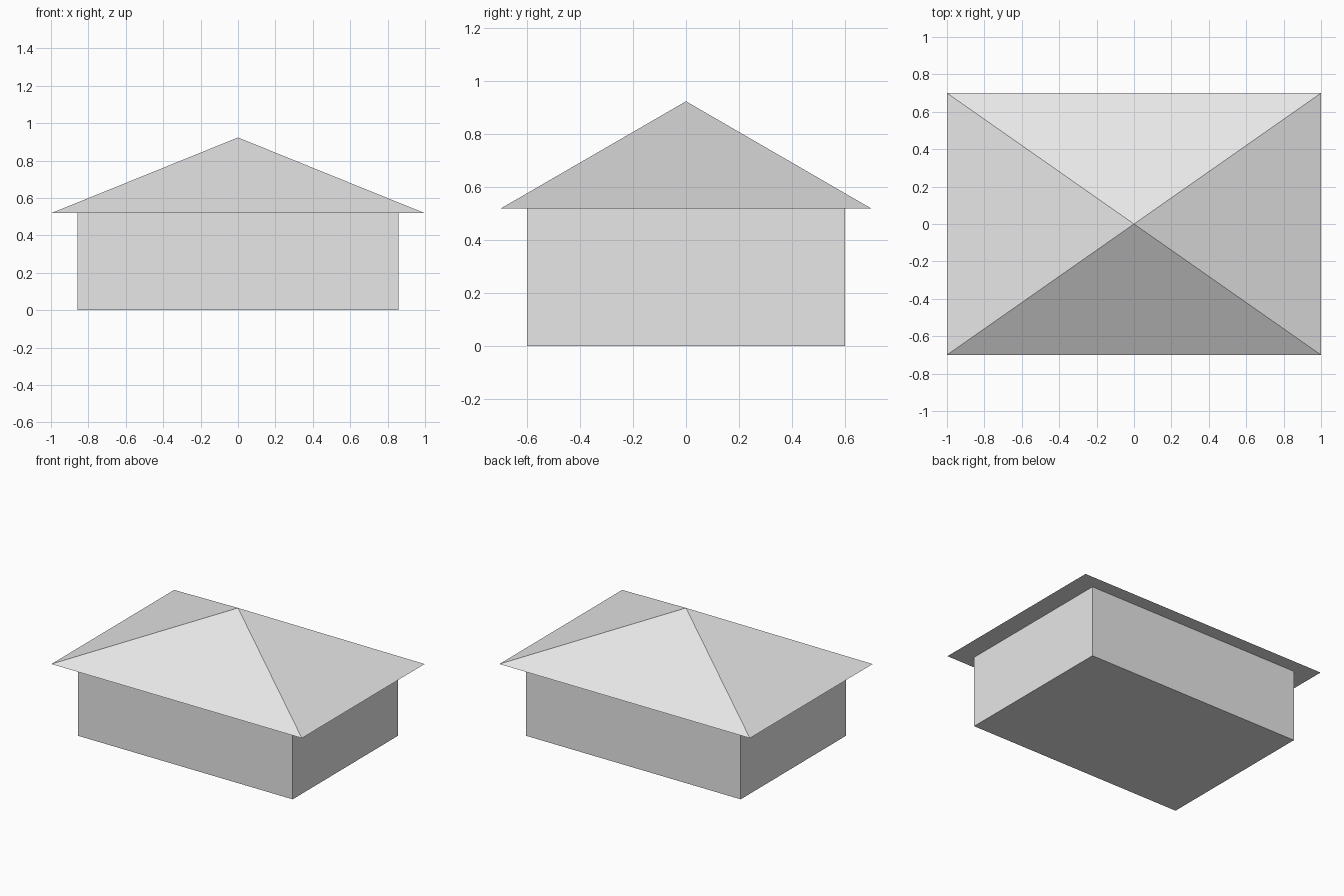
import bpy
import bmesh
from mathutils import Vector

old = bpy.data.objects.get("Cube")
if old:
    bpy.data.objects.remove(old, do_unlink=True)

WALL_SIZE = Vector((1.714, 1.2, 0.518))
ROOF_SIZE = Vector((2.0, 1.4, 0.405))

# One plain grey for the whole building
grey = bpy.data.materials.new("light grey")
grey.use_nodes = True
grey.diffuse_color = (0.8, 0.8, 0.8, 1)
grey.node_tree.nodes["Principled BSDF"].inputs["Base Color"].default_value = grey.diffuse_color


def add_part(name, size, base_z, pyramid=False):
    """Box of the given size, or a pyramid with the same base and height."""
    bm = bmesh.new()
    bmesh.ops.create_cube(bm, size=1)
    bmesh.ops.translate(bm, vec=(0, 0, 0.5), verts=bm.verts)
    bmesh.ops.scale(bm, vec=size, verts=bm.verts)
    if pyramid:
        top = [v for v in bm.verts if v.co.z > size.z / 2]
        bmesh.ops.pointmerge(bm, verts=top, merge_co=(0, 0, size.z))
    bmesh.ops.recalc_face_normals(bm, faces=bm.faces)
    mesh = bpy.data.meshes.new(name)
    bm.to_mesh(mesh)
    bm.free()
    mesh.materials.append(grey)
    obj = bpy.data.objects.new(name, mesh)
    obj.location.z = base_z
    bpy.context.collection.objects.link(obj)
    return obj


# Walls and overhanging hipped roof
add_part("walls", WALL_SIZE, 0)
add_part("roof", ROOF_SIZE, WALL_SIZE.z, pyramid=True)
